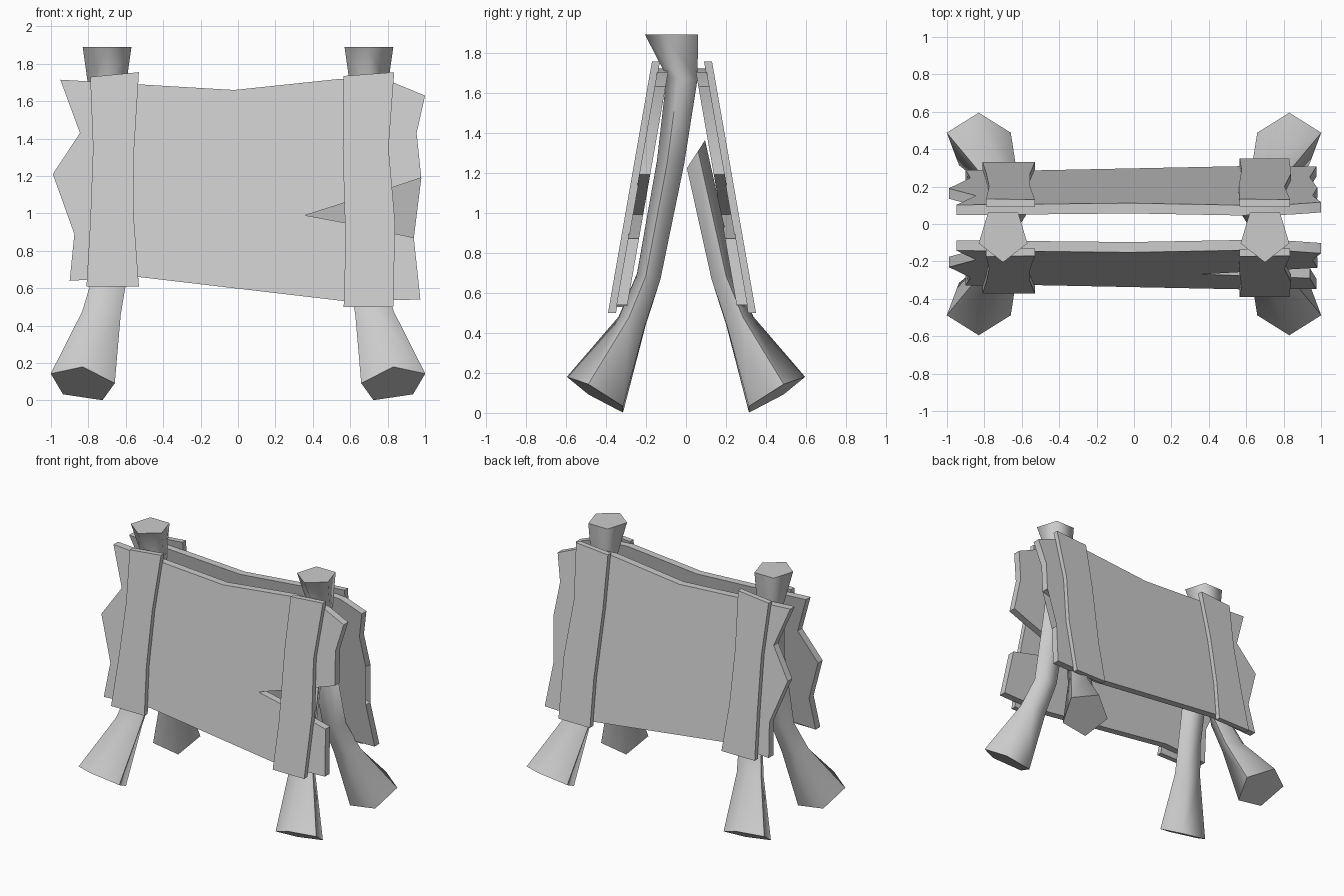
import bpy, bmesh, math
from mathutils import Vector

if "Cube" in bpy.data.objects:
    bpy.data.objects.remove(bpy.data.objects["Cube"])

grey = bpy.data.materials.new("plain grey")
grey.diffuse_color = (0.6, 0.6, 0.6, 1)
grey.use_nodes = True
grey.node_tree.nodes["Principled BSDF"].inputs["Base Color"].default_value = grey.diffuse_color


def finish(bm, name, angle):
    bmesh.ops.recalc_face_normals(bm, faces=bm.faces[:])
    me = bpy.data.meshes.new(name)
    bm.to_mesh(me)
    bm.free()
    ob = bpy.data.objects.new(name, me)
    bpy.context.collection.objects.link(ob)
    me.materials.append(grey)
    bpy.ops.object.select_all(action='DESELECT')
    ob.select_set(True)
    bpy.context.view_layer.objects.active = ob
    bpy.ops.object.shade_smooth_by_angle(angle=math.radians(angle))
    return ob


def leg(name, rings, sx, sy):
    """Five-sided post lofted through rings: (x, y, z, half width, depth y, depth z, side tilt)."""
    bm = bmesh.new()
    loops = []
    for x, y, z, w, dy, dz, tilt in rings:
        loop = []
        for i in range(5):
            a = math.tau * i / 5
            s, c = math.sin(a), math.cos(a)
            loop.append(bm.verts.new((sx * (x + w * s), sy * (y + dy * c), z + dz * c - tilt * w * s)))
        loops.append(loop)
    for lo, hi in zip(loops, loops[1:]):
        for i in range(5):
            j = (i + 1) % 5
            bm.faces.new((lo[i], lo[j], hi[j], hi[i]))
    bm.faces.new(loops[0])
    bm.faces.new(loops[-1])
    return finish(bm, name, 75)


def board(name, outline, near, far, side):
    """Outline (x, z) laid on the sloping side of the frame, between two depths."""
    bm = bmesh.new()

    def lay(x, z, depth):
        y = -0.15 - 0.175 * (1.755 - z) + depth
        return bm.verts.new((x, -0.02 + side * y, z))

    outer = [lay(x, z, near) for x, z in outline]
    inner = [lay(x, z, far) for x, z in outline]
    n = len(outline)
    for i in range(n):
        j = (i + 1) % n
        bm.faces.new((outer[i], outer[j], inner[j], inner[i]))
    caps = [bm.faces.new(outer), bm.faces.new(inner)]
    bmesh.ops.triangulate(bm, faces=caps)
    return finish(bm, name, 40)


# legs: flared foot, ankle, knee, then the top
foot = [(-0.83, -0.44, 0.09, 0.18, -0.155, 0.09, 0.15),
        (-0.73, -0.262, 0.46, 0.108, -0.075, 0.02, 0.1),
        (-0.68, -0.18, 0.68, 0.095, -0.065, 0.015, 0)]
tall_top = [(-0.67, -0.07, 1.25, 0.1, -0.075, 0.01, 0),
            (-0.70, -0.012, 1.67, 0.105, -0.085, 0.01, 0),
            (-0.70, -0.058, 1.89, 0.137, -0.147, 0, 0)]
short_top = [(-0.66, -0.045, 1.285, 0.095, -0.05, 0.077, 0)]
for sx, label in ((1, "left"), (-1, "right")):
    leg(label + "_front_leg", foot + tall_top, sx, 1)
    leg(label + "_back_leg", foot + short_top, sx, -1)

# ragged board with a split on its right side
panel = [(-0.95, 1.715), (-0.53, 1.69), (-0.02, 1.66), (0.55, 1.72), (0.83, 1.70), (1.0, 1.63),
         (0.955, 1.43), (0.98, 1.19), (0.8, 1.13), (0.36, 0.99), (0.6, 0.945), (0.94, 0.87),
         (0.975, 0.54), (0.58, 0.53), (-0.53, 0.66), (-0.9, 0.64), (-0.875, 0.89),
         (-0.99, 1.21), (-0.845, 1.43)]
# upright battens nailed over the board
left_batten = [(-0.79, 1.73), (-0.53, 1.755), (-0.555, 1.35), (-0.555, 0.95),
               (-0.53, 0.61), (-0.81, 0.61), (-0.79, 0.95), (-0.775, 1.35)]
right_batten = [(0.565, 1.735), (0.835, 1.755), (0.805, 1.35), (0.84, 0.95),
                (0.83, 0.50), (0.565, 0.50), (0.575, 0.85), (0.56, 1.35)]
for side, label in ((1, "front"), (-1, "back")):
    board(label + "_panel", panel, 0.035, 0.09, side)
    board(label + "_left_batten", left_batten, 0, 0.04, side)
    board(label + "_right_batten", right_batten, 0, 0.04, side)
